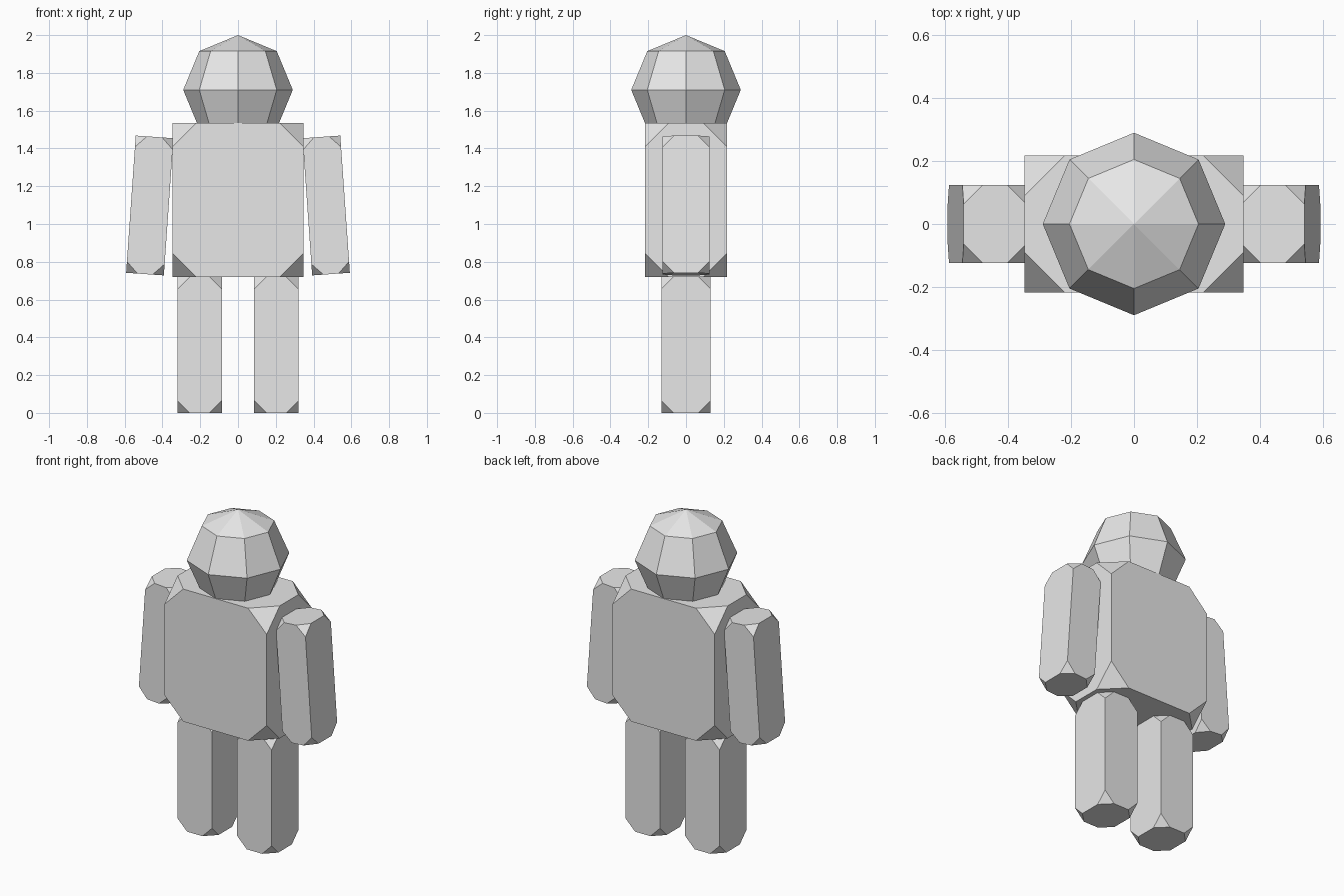
import bpy, bmesh, math
from mathutils import Matrix

cube = bpy.data.objects.get("Cube")
if cube:
    bpy.data.objects.remove(cube, do_unlink=True)

GREY = (0.8, 0.8, 0.8, 1.0)
mat = bpy.data.materials.new("plain grey")
mat.use_nodes = True
mat.diffuse_color = GREY
next(n for n in mat.node_tree.nodes
     if n.type == 'BSDF_PRINCIPLED').inputs["Base Color"].default_value = GREY


def finish(name, bm, loc, tilt=0.0):
    bmesh.ops.recalc_face_normals(bm, faces=bm.faces)
    me = bpy.data.meshes.new(name)
    bm.to_mesh(me)
    bm.free()
    me.materials.append(mat)
    ob = bpy.data.objects.new(name, me)
    ob.location = loc
    ob.rotation_euler.y = math.radians(tilt)
    bpy.context.collection.objects.link(ob)
    return ob


def clipped_box(name, size, loc, cut, tilt=0.0):
    """Box whose eight corners are sliced off flat."""
    bm = bmesh.new()
    bmesh.ops.create_cube(bm, size=1, matrix=Matrix.Diagonal((*size, 1)))
    bmesh.ops.bevel(bm, geom=bm.verts[:], offset=cut, offset_type='ABSOLUTE',
                    segments=1, profile=0.5, affect='VERTICES')
    return finish(name, bm, loc, tilt)


# Torso
clipped_box("torso", (0.695, 0.435, 0.815), (0, 0, 1.127), 0.127)

# Arms and legs, one pair per side
for side, s in (("left", 1), ("right", -1)):
    clipped_box(side + "_arm", (0.2, 0.247, 0.728), (s * 0.467, 0, 1.098), 0.06, -4 * s)
    clipped_box(side + "_leg", (0.234, 0.262, 0.72), (s * 0.203, 0, 0.36), 0.065)

# Head: coarse faceted ball sunk into the torso
bm = bmesh.new()
bmesh.ops.create_uvsphere(bm, u_segments=8, v_segments=4, radius=0.29)
finish("head", bm, (0, 0, 1.71))
